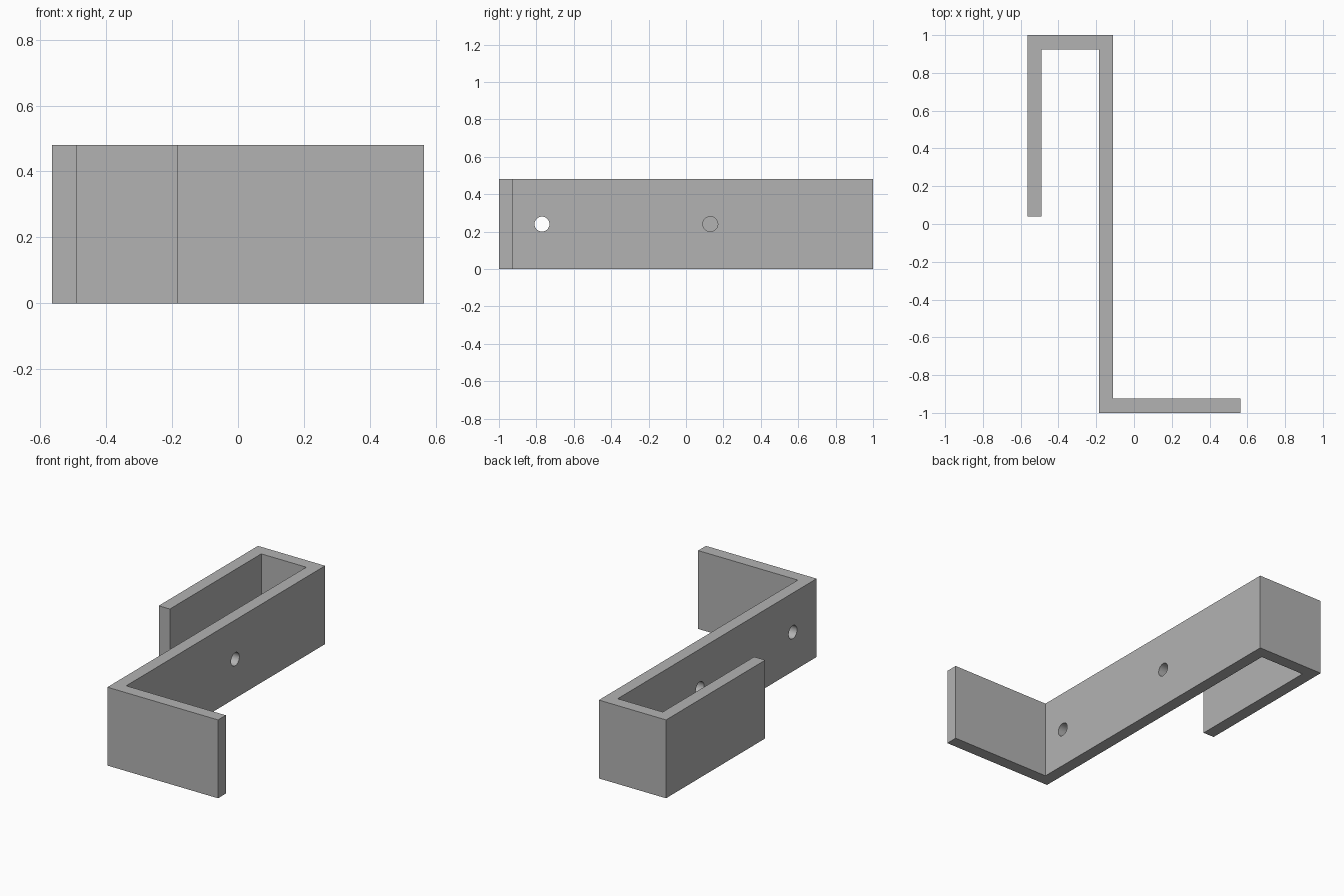
import bpy
import bmesh
import math

if "Cube" in bpy.data.objects:
    bpy.data.objects.remove(bpy.data.objects["Cube"], do_unlink=True)

HEIGHT = 0.48
T = 0.075           # strip thickness
EDGE = 0.565        # outer x on both sides
WALL_L, WALL_R = -0.185, -0.11
HOLE_R = 0.04

# Plain grey material
grey = bpy.data.materials.new("plain grey")
grey.use_nodes = True
colour = (0.45, 0.45, 0.45, 1)
grey.diffuse_color = colour
grey.node_tree.nodes["Principled BSDF"].inputs["Base Color"].default_value = colour

# Bent strip: front shelf, long wall, back bridge and hooked leg
profile = [
    (WALL_L, -1), (EDGE, -1), (EDGE, T - 1), (WALL_R, T - 1),
    (WALL_R, 1), (-EDGE, 1), (-EDGE, 0.04), (T - EDGE, 0.04),
    (T - EDGE, 1 - T), (WALL_L, 1 - T),
]
bm = bmesh.new()
base = bm.faces.new([bm.verts.new((x, y, 0)) for x, y in profile])
top = bmesh.ops.extrude_face_region(bm, geom=[base])["geom"]
bmesh.ops.translate(bm, vec=(0, 0, HEIGHT),
                    verts=[v for v in top if isinstance(v, bmesh.types.BMVert)])
bmesh.ops.recalc_face_normals(bm, faces=bm.faces)
mesh = bpy.data.meshes.new("hook_bracket")
bm.to_mesh(mesh)
bm.free()
mesh.materials.append(grey)
bracket = bpy.data.objects.new("hook_bracket", mesh)
bpy.context.collection.objects.link(bracket)

# Two screw holes through the long wall only
for y in (-0.77, 0.13):
    bpy.ops.mesh.primitive_cylinder_add(
        vertices=48, radius=HOLE_R, depth=T * 2,
        location=((WALL_L + WALL_R) / 2, y, HEIGHT / 2),
        rotation=(0, math.pi / 2, 0))
    cutter = bpy.context.object
    cutter.name = "screw_hole_cutter"
    cutter.hide_render = True
    cutter.data.materials.append(grey)
    cut = bracket.modifiers.new("screw hole", "BOOLEAN")
    cut.operation = "DIFFERENCE"
    cut.solver = "EXACT"
    cut.object = cutter
    bpy.ops.object.select_all(action="DESELECT")
    bracket.select_set(True)
    bpy.context.view_layer.objects.active = bracket
    bpy.ops.object.modifier_apply(modifier=cut.name)
    bpy.data.objects.remove(cutter, do_unlink=True)

# Smooth hole walls, crisp strip edges
bpy.ops.object.shade_smooth_by_angle(angle=math.radians(30))
